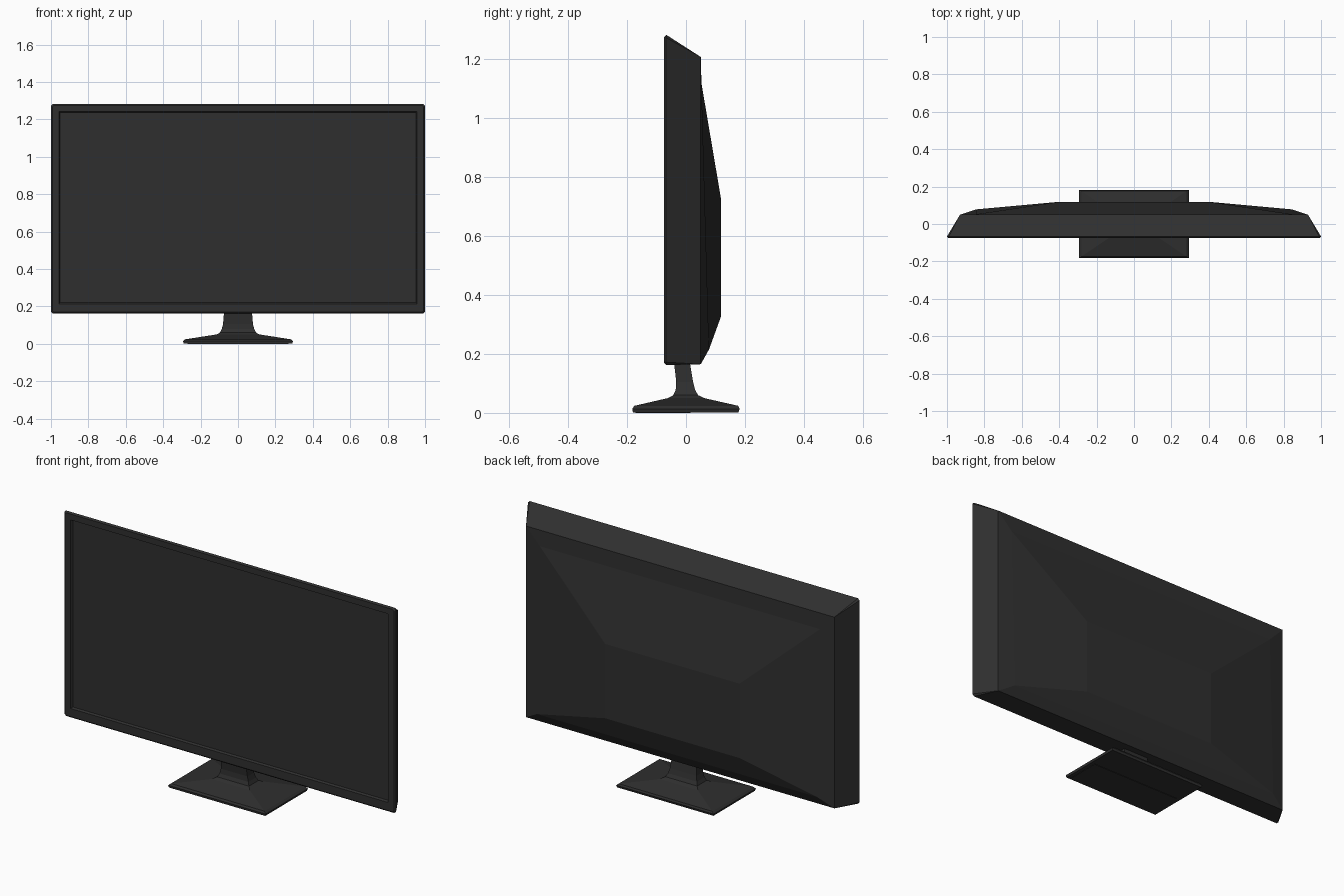
import bpy, bmesh

if "Cube" in bpy.data.objects:
    bpy.data.objects.remove(bpy.data.objects["Cube"])

black = bpy.data.materials.new("matte black plastic")
black.diffuse_color = (0.028, 0.028, 0.028, 1)
black.use_nodes = True
black.node_tree.nodes["Principled BSDF"].inputs["Base Color"].default_value = black.diffuse_color


def loft(name, rings, cap_start=True, cap_end=True):
    """Skin a list of equal-length point rings into a flat-shaded object."""
    bm = bmesh.new()
    vs = [[bm.verts.new(p) for p in r] for r in rings]
    n = len(rings[0])
    for a, b in zip(vs, vs[1:]):
        for i in range(n):
            j = (i + 1) % n
            bm.faces.new((a[i], a[j], b[j], b[i]))
    if cap_start:
        bm.faces.new(vs[0])
    if cap_end:
        bm.faces.new(vs[-1])
    bmesh.ops.remove_doubles(bm, verts=bm.verts, dist=1e-5)
    bmesh.ops.recalc_face_normals(bm, faces=bm.faces)
    me = bpy.data.meshes.new(name)
    bm.to_mesh(me)
    bm.free()
    me.materials.append(black)
    ob = bpy.data.objects.new(name, me)
    bpy.context.collection.objects.link(ob)
    return ob


def upright(x, z0, z1, y_low, y_high, r=0.0):
    """Upright rectangle with clipped corners; depth may differ top and bottom."""
    return [(-x + r, y_low, z0), (x - r, y_low, z0),
            (x, y_low, z0 + r), (x, y_high, z1 - r),
            (x - r, y_high, z1), (-x + r, y_high, z1),
            (-x, y_high, z1 - r), (-x, y_low, z0 + r)]


def level(x, y0, y1, z):
    return [(-x, y0, z), (x, y0, z), (x, y1, z), (-x, y1, z)]


# housing: back bulge, sloped sides, chamfered front bezel and recessed opening
loft("monitor_housing", [
    upright(0.405, 0.325, 0.73, 0.118, 0.118),
    upright(0.845, 0.215, 1.12, 0.078, 0.052),
    upright(0.93, 0.165, 1.207, 0.05, 0.05),
    upright(1.0, 0.162, 1.282, -0.067, -0.067, 0.010),
    upright(0.992, 0.170, 1.274, -0.075, -0.075, 0.008),
    upright(0.957, 0.214, 1.242, -0.075, -0.075),
    upright(0.950, 0.221, 1.235, -0.062, -0.062),
], cap_end=False)

# screen panel filling the opening
loft("screen", [
    upright(0.952, 0.219, 1.237, -0.060, -0.060),
    upright(0.952, 0.219, 1.237, -0.064, -0.064),
])

# stand: flat foot sweeping up into a slightly leaning neck
loft("stand", [level(*s) for s in [
    (0.290, -0.180, 0.178, 0.002),
    (0.294, -0.182, 0.182, 0.014),
    (0.282, -0.175, 0.177, 0.024),
    (0.115, -0.062, 0.062, 0.050),
    (0.096, -0.043, 0.041, 0.060),
    (0.087, -0.035, 0.031, 0.078),
    (0.080, -0.033, 0.024, 0.105),
    (0.075, -0.040, 0.014, 0.165),
    (0.075, -0.042, 0.010, 0.190),
]])

# thin pad under the front half of the foot
loft("foot_pad", [level(0.27, -0.172, 0.015, 0.0), level(0.27, -0.172, 0.015, 0.004)])
